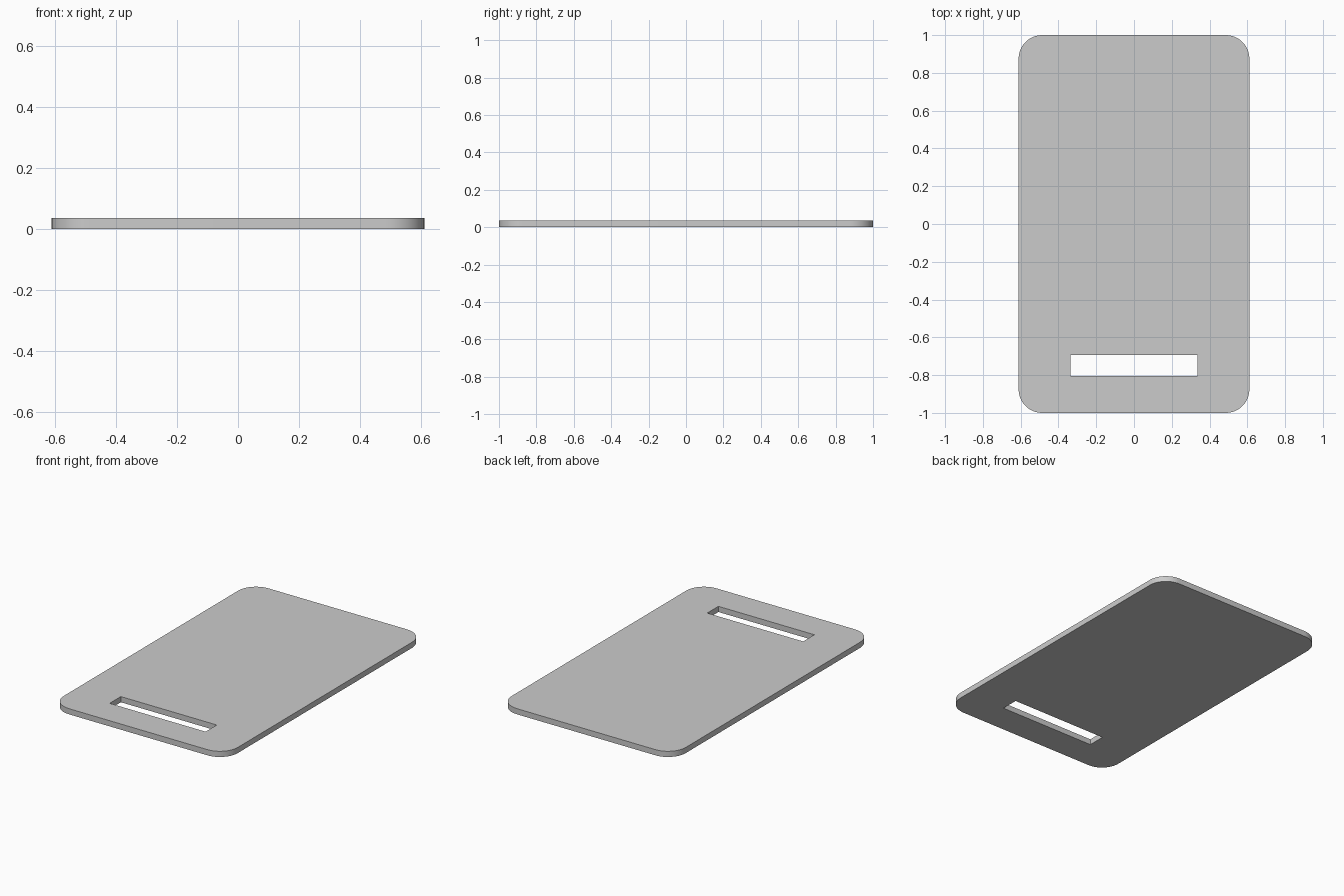
import bpy, bmesh
from mathutils import Matrix

if "Cube" in bpy.data.objects:
    bpy.data.objects.remove(bpy.data.objects["Cube"])

HALF_X, THICK, RADIUS = 0.611, 0.036, 0.125


def box(name, x, y, z, corner=0.0):
    """Box from (min, max) ranges, with optional rounded vertical edges."""
    bm = bmesh.new()
    size = [r[1] - r[0] for r in (x, y, z)]
    mid = [(r[0] + r[1]) / 2 for r in (x, y, z)]
    bmesh.ops.create_cube(bm, size=1, matrix=Matrix.LocRotScale(mid, None, size))
    if corner:
        upright = [e for e in bm.edges
                   if abs(e.verts[0].co.z - e.verts[1].co.z) > 1e-4]
        bmesh.ops.bevel(bm, geom=upright, offset=corner, segments=12,
                        profile=0.5, affect='EDGES')
    mesh = bpy.data.meshes.new(name)
    bm.to_mesh(mesh)
    bm.free()
    obj = bpy.data.objects.new(name, mesh)
    bpy.context.collection.objects.link(obj)
    return obj


# Rounded plate
plate = box("plate", (-HALF_X, HALF_X), (-1, 1), (0, THICK), RADIUS)

# Slot cut through near the front edge
cutter = box("slot_cutter", (-0.337, 0.337), (-0.806, -0.694), (-0.1, 0.1))
cutter.hide_render = True
cutter.hide_set(True)
cut = plate.modifiers.new("slot", 'BOOLEAN')
cut.operation = 'DIFFERENCE'
cut.solver = 'EXACT'
cut.object = cutter

# Apply the cut, then smooth the rounded corners only
bpy.context.view_layer.objects.active = plate
plate.select_set(True)
bpy.ops.object.modifier_apply(modifier=cut.name)
bpy.data.objects.remove(cutter)
bpy.ops.object.shade_smooth_by_angle(angle=0.6)
